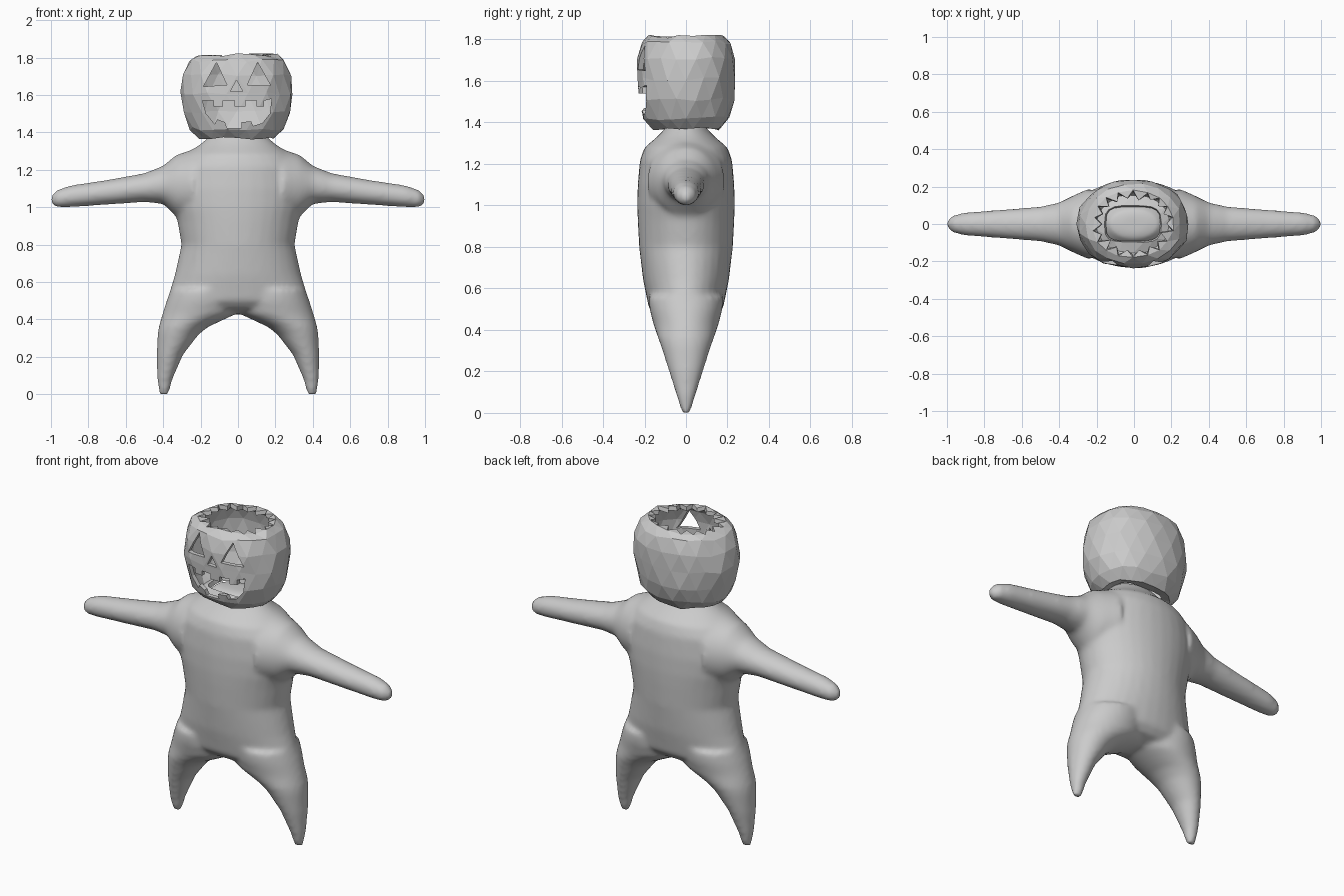
import bpy, bmesh, math, random

if "Cube" in bpy.data.objects:
    bpy.data.objects.remove(bpy.data.objects["Cube"])

random.seed(4)
grey = bpy.data.materials.new("plain grey")
grey.diffuse_color = (0.6, 0.6, 0.6, 1)
grey.use_nodes = True
grey.node_tree.nodes["Principled BSDF"].inputs["Base Color"].default_value = grey.diffuse_color


def make_object(name, bm):
    bmesh.ops.recalc_face_normals(bm, faces=bm.faces)
    mesh = bpy.data.meshes.new(name)
    bm.to_mesh(mesh)
    bm.free()
    mesh.materials.append(grey)
    ob = bpy.data.objects.new(name, mesh)
    bpy.context.collection.objects.link(ob)
    return ob


def bridge(bm, a, b):
    n = len(a)
    for i in range(n):
        bm.faces.new((a[i], a[(i + 1) % n], b[(i + 1) % n], b[i]))


def loft(bm, rings):
    """Closed tube through rings of points."""
    loops = [[bm.verts.new(p) for p in ring] for ring in rings]
    for a, b in zip(loops, loops[1:]):
        bridge(bm, a, b)
    bm.faces.new(loops[0])
    bm.faces.new(loops[-1])


def circle(n=32):
    return [(math.cos(2 * math.pi * i / n), math.sin(2 * math.pi * i / n)) for i in range(n)]


def apply(ob, kind, **settings):
    mod = ob.modifiers.new(kind, kind)
    for key, value in settings.items():
        setattr(mod, key, value)
    bpy.context.view_layer.objects.active = ob
    bpy.ops.object.modifier_apply(modifier=mod.name)


# Body: torso, legs and arms lofted, then fused into one smooth skin
# torso rows: height, half width, half depth
torso = [(1.41, .07, .05), (1.40, .13, .08), (1.36, .175, .11), (1.33, .21, .14),
         (1.28, .29, .20), (1.22, .34, .222), (1.10, .355, .233), (1.0, .345, .235),
         (.93, .325, .233), (.8, .302, .226), (.64, .338, .207), (.5, .38, .178),
         (.46, .36, .14), (.43, .30, .05)]
# leg rows: height, inner x, outer x, half depth
legs = [(.56, .0, .36, .18), (.5, -.01, .382, .176), (.43, .01, .404, .158),
        (.36, .16, .424, .135), (.32, .21, .43, .12), (.21, .295, .435, .085),
        (.08, .35, .433, .045), (.0, .37, .42, .02)]
# arm rows: x, centre height, half height, half depth
arms = [(.24, 1.12, .19, .19), (.33, 1.115, .165, .15), (.4, 1.12, .102, .115),
        (.5, 1.105, .077, .093), (.7, 1.08, .066, .077), (.9, 1.058, .058, .062),
        (.97, 1.045, .046, .046), (1.0, 1.04, .018, .016)]
bm = bmesh.new()
loft(bm, [[(w * c, d * s, z) for c, s in circle()] for z, w, d in torso])
for side in (-1, 1):
    loft(bm, [[(side * ((a + b) / 2 + (b - a) / 2 * c), d * s, z) for c, s in circle()]
              for z, a, b, d in legs])
    loft(bm, [[(side * x, d * s, zc + h * c) for c, s in circle()] for x, zc, h, d in arms])
body = make_object("body", bm)
apply(body, 'REMESH', mode='VOXEL', voxel_size=0.014)
apply(body, 'SMOOTH', factor=0.5, iterations=8)
body.data.polygons.foreach_set("use_smooth", [True] * len(body.data.polygons))

# Pumpkin head: faceted hollow shell with a ragged opening on top
N = 18
# rows: height, half width, half depth
shell = [(1.385, .145, .092), (1.37, .20, .165), (1.42, .255, .208), (1.51, .285, .232),
         (1.61, .297, .236), (1.71, .288, .234), (1.785, .255, .215), (1.815, .215, .18)]
bm = bmesh.new()
loops = []
for row, (z, w, d) in enumerate(shell):
    jit = 0 if row == 0 else .009
    power = .55 if row == 0 else .92
    loop = []
    for i in range(N):
        t = 2 * math.pi * (i + .5 * (row % 2)) / N
        c, s = [math.copysign(abs(v) ** power, v) for v in (math.cos(t), math.sin(t))]
        k = 1 + random.uniform(-3.5, 2.5) * jit
        loop.append(bm.verts.new((w * c * k - .005, d * s * k, z + random.uniform(-jit, jit))))
    loops.append(loop)
for row, (a, b) in enumerate(zip(loops, loops[1:])):
    for i in range(N):
        j = (i + 1) % N
        if row % 2 == 0:
            bm.faces.new((a[i], a[j], b[i]))
            bm.faces.new((a[j], b[j], b[i]))
        else:
            bm.faces.new((a[i], a[j], b[j]))
            bm.faces.new((a[i], b[j], b[i]))
# ragged points around the opening
rim = loops[-1]
for i in range(N):
    a, b = rim[i], rim[(i + 1) % N]
    mid = (a.co + b.co) / 2
    k = random.uniform(.70, .84)
    bm.faces.new((a, b, bm.verts.new((mid.x * k, mid.y * k, 1.815))))
head = make_object("pumpkin_head", bm)
apply(head, 'SOLIDIFY', thickness=0.025, offset=-1)

# Carved face: eyes, nose and toothed mouth
eyes_nose = [[(-.185, 1.645), (-.06, 1.655), (-.115, 1.775)],
             [(.05, 1.655), (.175, 1.65), (.105, 1.775)],
             [(-.04, 1.62), (.025, 1.62), (-.008, 1.68)]]
mouth = [(-.19, 1.57), (-.13, 1.57), (-.13, 1.54), (-.08, 1.54), (-.08, 1.57), (-.02, 1.57),
         (-.02, 1.54), (.04, 1.54), (.04, 1.57), (.10, 1.57), (.10, 1.54), (.14, 1.54),
         (.14, 1.57), (.18, 1.58), (.17, 1.50), (.13, 1.45), (.08, 1.435), (.07, 1.46),
         (.02, 1.455), (.02, 1.425), (-.06, 1.425), (-.07, 1.455), (-.11, 1.47),
         (-.125, 1.445), (-.17, 1.50)]
for outline in eyes_nose + [mouth]:
    bm = bmesh.new()
    loft(bm, [[(x, y, z) for x, z in outline] for y in (-.4, -.1)])
    cutter = make_object("face_cutter", bm)
    cutter.hide_render = True
    apply(head, 'BOOLEAN', operation='DIFFERENCE', solver='EXACT', object=cutter)
    bpy.data.objects.remove(cutter)
head.data.polygons.foreach_set("use_smooth", [False] * len(head.data.polygons))
